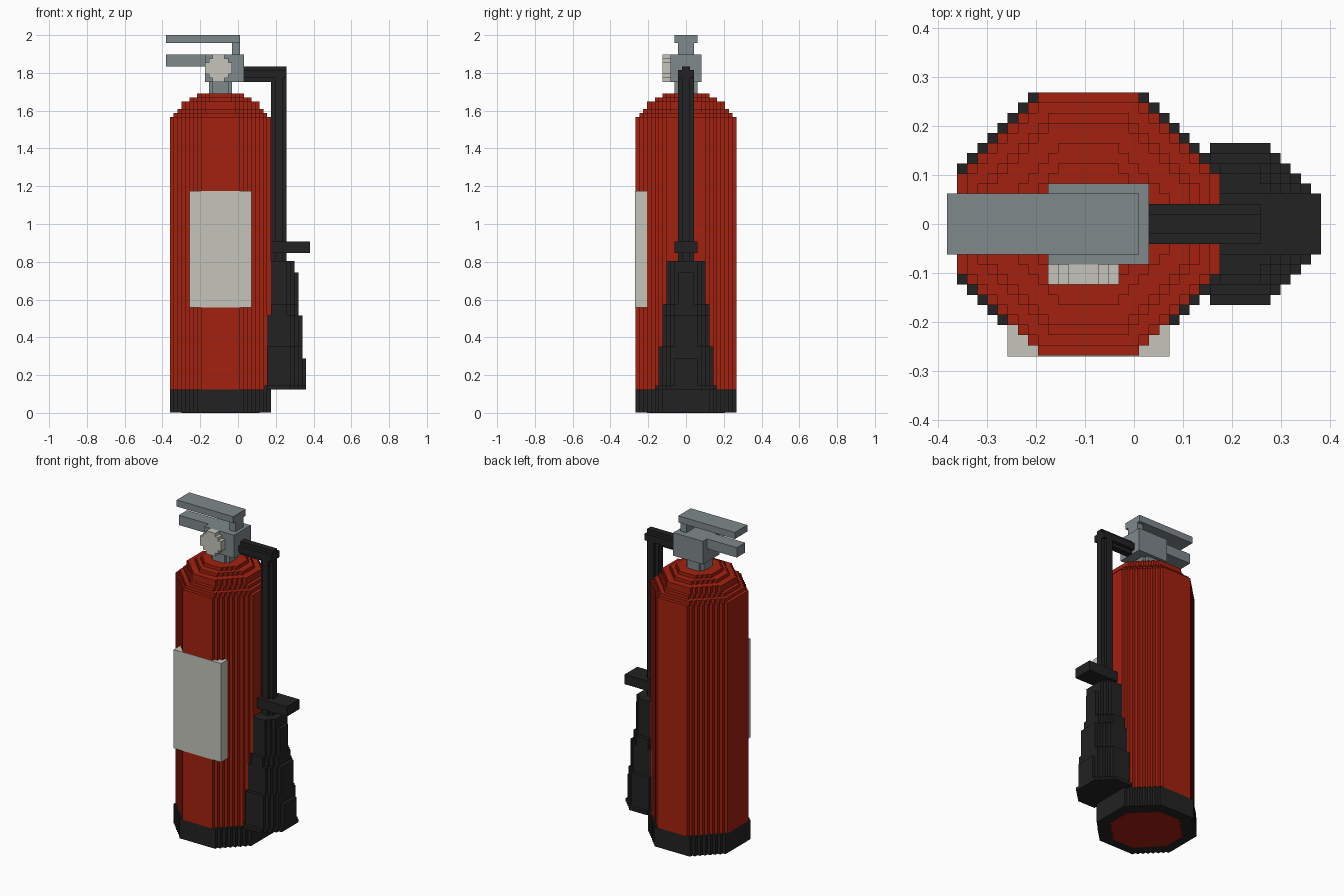
import bpy
import bmesh
from mathutils import Vector

if "Cube" in bpy.data.objects:
    bpy.data.objects.remove(bpy.data.objects["Cube"], do_unlink=True)

UNIT = 2 / 97  # size of one block


def make_material(name, rgb):
    mat = bpy.data.materials.new(name)
    mat.use_nodes = True
    mat.diffuse_color = (*rgb, 1)
    mat.node_tree.nodes["Principled BSDF"].inputs["Base Color"].default_value = (*rgb, 1)
    return mat


red = make_material("red paint", (0.37, 0.015, 0.005))
black = make_material("black rubber", (0.016, 0.016, 0.016))
grey = make_material("grey metal", (0.212, 0.246, 0.258))
cream = make_material("pale cream", (0.558, 0.558, 0.497))


def stepped_outline(hx, hy, flat):
    """Octagon with stair-stepped corners; flat is half the side edge length."""
    x, y = hx, flat
    quarter = [(x, y)]
    while y < hy:
        x -= 1
        quarter.append((x, y))
        y += 1
        quarter.append((x, y))
    right = [(a, -b) for a, b in reversed(quarter)] + quarter
    return right + [(-a, b) for a, b in reversed(quarter)] + \
        [(-a, -b) for a, b in quarter]


def stack(name, mat, centre, layers, axis="z"):
    """Stack of stepped prisms: each layer is (start, end, hx, hy, flat)."""
    place = {
        "z": lambda a, b, h: Vector((centre[0] + a, centre[1] + b, h)),
        "x": lambda a, b, h: Vector((h, centre[0] + a, centre[1] + b)),
        "y": lambda a, b, h: Vector((centre[0] + a, h, centre[1] + b)),
    }[axis]
    bm = bmesh.new()
    for start, end, hx, hy, flat in layers:
        points = list(dict.fromkeys(stepped_outline(hx, hy, flat)))
        low = [bm.verts.new(place(a, b, start) * UNIT) for a, b in points]
        high = [bm.verts.new(place(a, b, end) * UNIT) for a, b in points]
        bm.faces.new(low)
        bm.faces.new(high)
        for i in range(len(points)):
            j = (i + 1) % len(points)
            bm.faces.new((low[i], low[j], high[j], high[i]))
    bmesh.ops.recalc_face_normals(bm, faces=bm.faces)
    mesh = bpy.data.meshes.new(name)
    bm.to_mesh(mesh)
    bm.free()
    mesh.materials.append(mat)
    obj = bpy.data.objects.new(name, mesh)
    bpy.context.collection.objects.link(obj)
    return obj


def block(name, mat, x0, x1, hy, z0, z1):
    stack(name, mat, ((x0 + x1) / 2, 0), [(z0, z1, (x1 - x0) / 2, hy, hy)])


BODY = (-4.5, 0)
HORN = (10.5, 0)

# Cylinder, shoulder and foot
stack("bottom_plate", red, BODY, [(0, 0.1, 10, 10, 4)])
stack("base_ring", black, BODY, [(0.1, 6, 13, 13, 6)])
stack("cylinder", red, BODY, [(6, 76, 13, 13, 5)])
stack("shoulder", red, BODY, [
    (76, 77, 12, 12, 5),
    (77, 78, 11, 11, 4),
    (78, 80, 10, 10, 4),
    (80, 81, 8, 8, 3),
    (81, 82, 6, 6, 3),
])

# Label, standing just proud of the cylinder front
stack("label", cream, (-4.5, -11.55), [(27, 57, 8, 1.55, 1.55)])

# Valve, gauge and levers
stack("neck", grey, BODY, [(82, 85, 3, 3, 2)])
block("valve_block", grey, -8.5, 1.5, 4, 85, 92)
stack("gauge", cream, (-5, 88.5), [(-6, -4, 3.5, 3.5, 1.5)], axis="y")
block("carry_handle", grey, -18.5, -8.5, 2, 89, 92)
block("lever_post", grey, -1.5, 0.5, 2, 92, 95)
block("squeeze_lever", grey, -18.5, 0.5, 3, 95, 97)

# Hose
stack("hose_top", black, (0, 87), [(1.5, 12.5, 2, 2, 1)], axis="x")
stack("hose_drop", black, HORN, [(39, 87, 2, 2, 1)])

# Discharge horn, widening downwards, with its grip
block("horn_grip", black, 8.5, 18.5, 3, 41, 44)
stack("horn", black, HORN, [
    (6, 7, 7, 8, 4),
    (7, 14, 7, 7, 3),
    (14, 17, 6, 7, 4),
    (17, 25, 6, 6, 3),
    (25, 28, 5, 6, 3),
    (28, 36, 5, 5, 2),
    (36, 39, 4, 5, 3),
])
